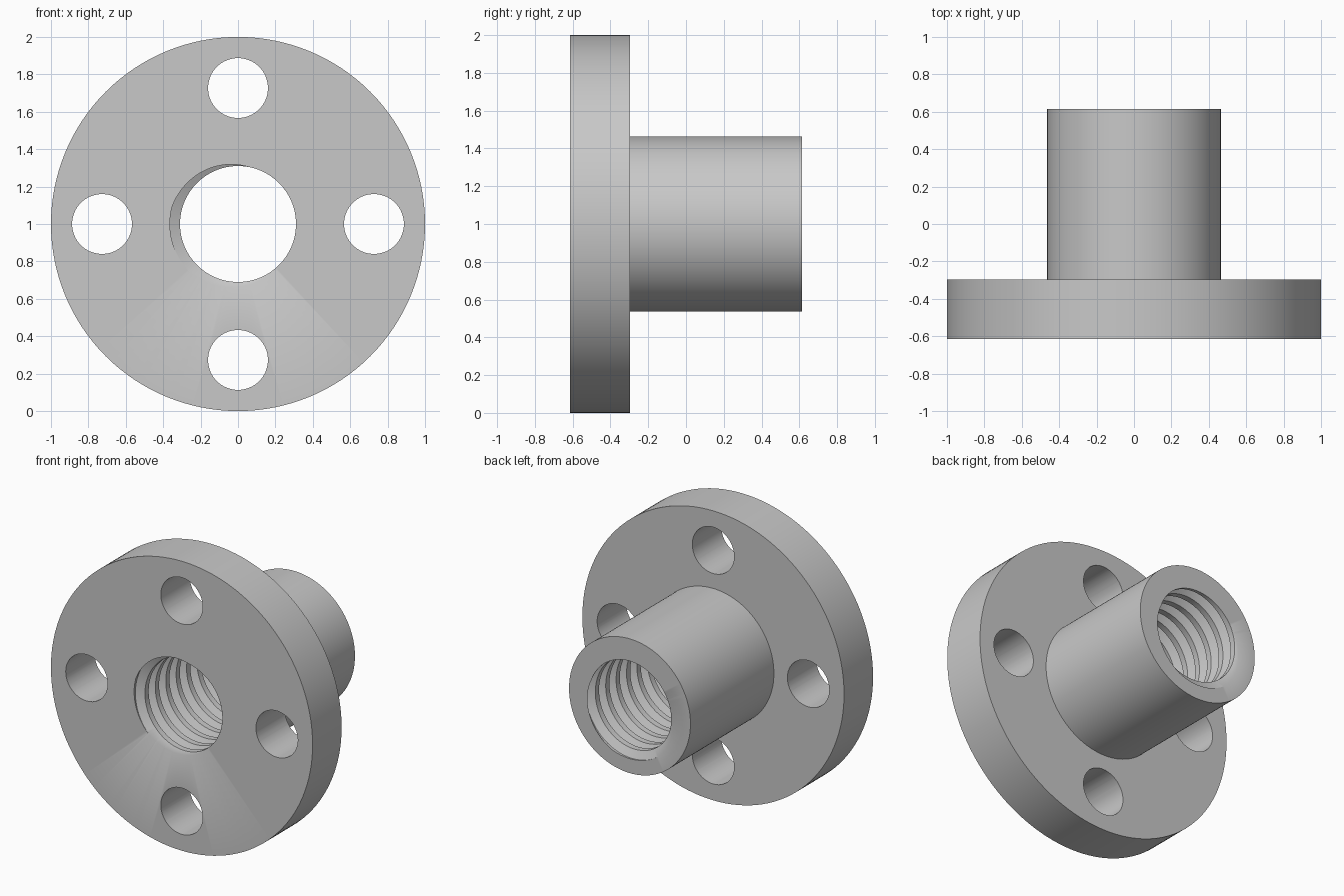
import bpy, bmesh
from math import cos, sin, pi, radians
from mathutils import Matrix, Vector

if "Cube" in bpy.data.objects:
    bpy.data.objects.remove(bpy.data.objects["Cube"], do_unlink=True)

FRONT, STEP, BACK = -0.614, -0.297, 0.614     # positions along y
R_FLANGE, R_BARREL = 1.0, 0.464
R_MINOR, R_MAJOR, PITCH = 0.31, 0.364, 0.1136  # internal thread
SEG = 96                                       # thread segments per turn
AXIS_Z = 1.0

metal = bpy.data.materials.new("grey metal")
metal.use_nodes = True
grey = (0.58, 0.58, 0.58, 1)
metal.diffuse_color = grey
metal.node_tree.nodes["Principled BSDF"].inputs["Base Color"].default_value = grey


def make_object(name, bm):
    bmesh.ops.recalc_face_normals(bm, faces=bm.faces)
    mesh = bpy.data.meshes.new(name)
    bm.to_mesh(mesh)
    bm.free()
    ob = bpy.data.objects.new(name, mesh)
    bpy.context.scene.collection.objects.link(ob)
    return ob


# Body: stepped profile revolved about the y axis
bm = bmesh.new()
profile = [(0, FRONT), (R_FLANGE, FRONT), (R_FLANGE, STEP),
           (R_BARREL, STEP), (R_BARREL, BACK), (0, BACK)]
pts = [bm.verts.new((r, y, AXIS_Z)) for r, y in profile]
edges = [bm.edges.new(pair) for pair in zip(pts, pts[1:])]
bmesh.ops.spin(bm, geom=pts + edges, cent=(0, 0, AXIS_Z), axis=(0, 1, 0),
               angle=2 * pi, steps=128, use_merge=True)
bmesh.ops.remove_doubles(bm, verts=bm.verts, dist=0.0001)
body = make_object("flanged_nut", bm)
body.data.materials.append(metal)

# Threaded core: one helical strip, trimmed and capped at both ends
bm = bmesh.new()
section = [(0.18, R_MINOR), (0.417, R_MAJOR), (0.583, R_MAJOR), (0.82, R_MINOR)]
start, turns = FRONT - 2.5 * PITCH, 17
columns = []
for k in range(turns * SEG):
    a = radians(195) - 2 * pi * k / SEG
    columns.append([bm.verts.new((r * cos(a), start + PITCH * (k / SEG + u),
                                  AXIS_Z + r * sin(a))) for u, r in section])
for k in range((turns - 1) * SEG - 1):
    here = columns[k] + [columns[k + SEG][0]]
    there = columns[k + 1] + [columns[k + SEG + 1][0]]
    for j in range(len(section)):
        bm.faces.new((here[j], here[j + 1], there[j + 1], there[j]))
bmesh.ops.delete(bm, geom=[v for v in bm.verts if not v.link_faces], context='VERTS')
for y, side in ((FRONT - 0.05, -1), (BACK + 0.05, 1)):
    bmesh.ops.bisect_plane(bm, geom=bm.verts[:] + bm.edges[:] + bm.faces[:], dist=1e-5,
                           plane_co=(0, y, 0), plane_no=(0, side, 0), clear_outer=True)
bmesh.ops.holes_fill(bm, edges=[e for e in bm.edges if e.is_boundary], sides=0)

# Four bolt holes through the flange
for i in range(4):
    a = i * pi / 2
    place = Vector((0.727 * cos(a), (FRONT + STEP) / 2, AXIS_Z + 0.727 * sin(a)))
    bmesh.ops.create_cone(bm, cap_ends=True, segments=64, radius1=0.16, radius2=0.16,
                          depth=0.5, matrix=Matrix.Translation(place) @ Matrix.Rotation(pi / 2, 4, 'X'))
cutter = make_object("bore_cutter", bm)
cutter.hide_render = True

# Cut the bore and holes, then discard the cutter
cut = body.modifiers.new("cut", 'BOOLEAN')
cut.operation, cut.solver, cut.object = 'DIFFERENCE', 'EXACT', cutter
bpy.context.view_layer.update()
result = bpy.data.meshes.new_from_object(body.evaluated_get(bpy.context.evaluated_depsgraph_get()))
body.modifiers.clear()
body.data = result
bpy.data.objects.remove(cutter, do_unlink=True)

# Smooth walls with crisp rims and thread edges
for ob in bpy.context.selected_objects:
    ob.select_set(False)
body.select_set(True)
bpy.context.view_layer.objects.active = body
bpy.ops.object.shade_smooth_by_angle(angle=radians(30))
